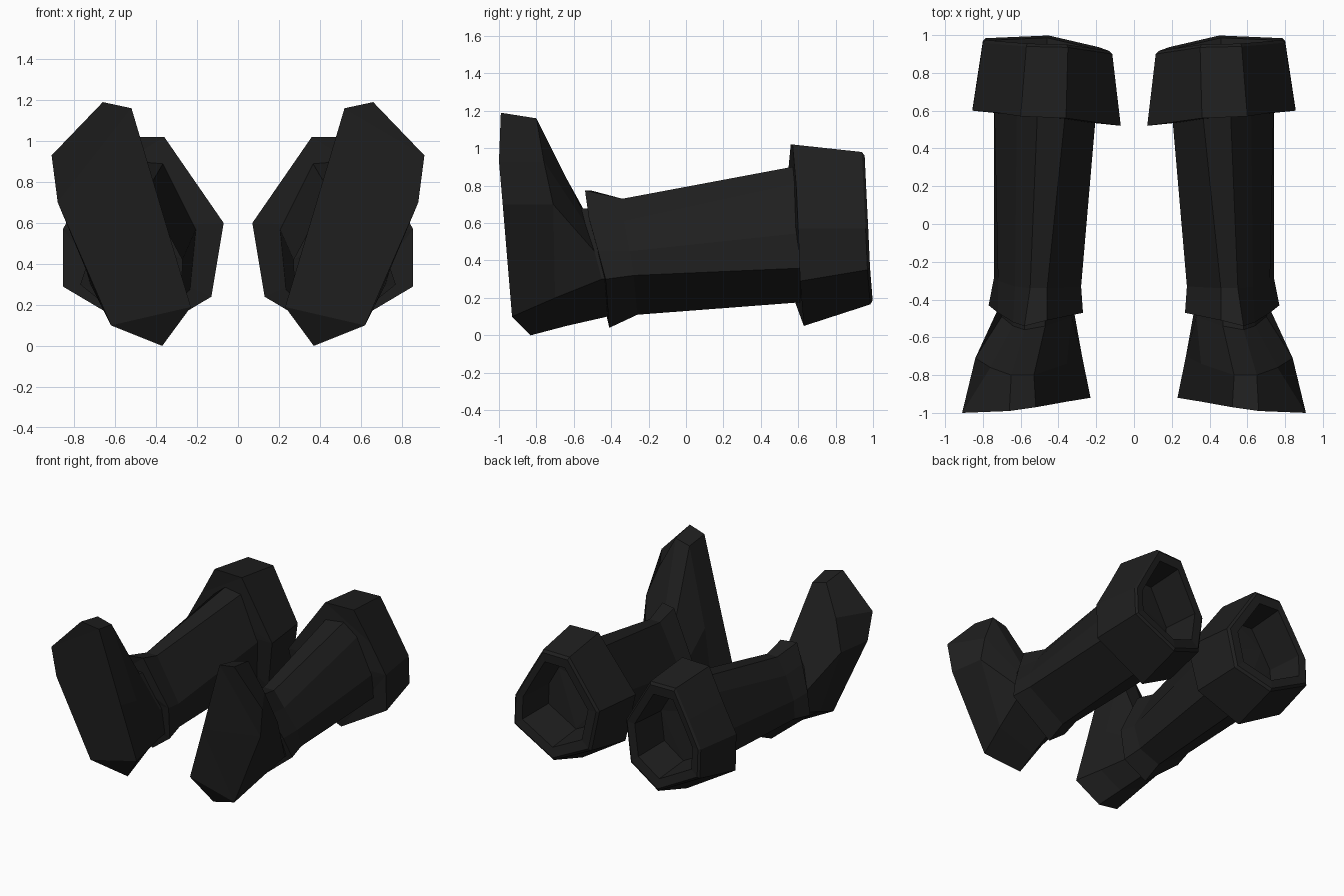
import bpy, bmesh
from mathutils import Vector

mat = bpy.data.materials.new("matte black")
mat.diffuse_color = (0.0135, 0.0135, 0.0135, 1)


def loft(name, rings):
    """Skin eight-sided rings, cap both ends, mirror to the other boot."""
    bm = bmesh.new()
    loops = [[bm.verts.new(p) for p in r] for r in rings]
    for a, b in zip(loops, loops[1:]):
        for i in range(8):
            j = (i + 1) % 8
            bm.faces.new((a[i], a[j], b[j], b[i]))
    bm.faces.new(loops[0])
    bm.faces.new(loops[-1])
    bmesh.ops.recalc_face_normals(bm, faces=bm.faces)
    bmesh.ops.triangulate(bm, faces=[f for f in bm.faces if len(f.verts) > 4])
    me = bpy.data.meshes.new(name)
    bm.to_mesh(me)
    bm.free()
    me.materials.append(mat)
    ob = bpy.data.objects.new(name, me)
    bpy.context.collection.objects.link(ob)
    ob.modifiers.new("other_boot", 'MIRROR').use_mirror_merge = False
    return ob


def shrink(ring, s, dy):
    """Scale a ring about its centre and slide it along y."""
    c = sum((Vector(p) for p in ring), Vector()) / len(ring)
    return [c + (Vector(p) - c) * s + Vector((0, dy, 0)) for p in ring]


# ring order: inner, top in, top out, outer up, outer mid, outer low, bottom, inner low
# Foot: sole, instep, ankle, and a stub plugged into the shaft
sole = [(.353, -.94, .60), (.52, -.97, 1.16), (.66, -.99, 1.19), (.91, -1, .93),
        (.88, -.98, .70), (.62, -.93, .10), (.37, -.83, 0), (.23, -.92, .19)]
instep = [(.355, -.74, .56), (.53, -.80, 1.13), (.65, -.80, 1.16), (.76, -.76, .93),
          (.84, -.71, .70), (.67, -.70, .20), (.41, -.64, .05), (.275, -.70, .195)]
ankle = [(.33, -.49, .40), (.47, -.54, .66), (.58, -.56, .68), (.64, -.54, .60),
         (.70, -.49, .45), (.72, -.45, .30), (.45, -.42, .10), (.32, -.45, .20)]
loft("foot", [sole, instep, ankle, shrink(ankle, .97, .08)])

# Shaft with flared ankle collar
collar = [(.27, -.47, .42), (.46, -.51, .775), (.58, -.54, .775), (.64, -.52, .63),
          (.72, -.47, .45), (.77, -.43, .30), (.45, -.41, .04), (.28, -.44, .17)]
neck = [(.28, -.33, .40), (.46, -.34, .73), (.55, -.34, .73), (.63, -.33, .61),
        (.72, -.30, .45), (.74, -.28, .32), (.45, -.26, .11), (.30, -.29, .20)]
shaft_top = [(.20, .60, .58), (.36, .62, .90), (.51, .62, .91), (.62, .63, .82),
             (.74, .64, .55), (.74, .64, .36), (.45, .66, .18), (.23, .62, .28)]
loft("shaft", [collar, neck, shaft_top])

# Cuff: wide band with chamfered rim and a hollow opening
front = [(.07, .52, .60), (.36, .56, 1.02), (.60, .57, 1.02), (.73, .59, .79),
         (.855, .60, .57), (.855, .61, .29), (.45, .63, .05), (.13, .56, .24)]
back = [(.115, .90, .60), (.35, .935, .975), (.57, .94, .98), (.69, .95, .77),
        (.80, .96, .57), (.80, .97, .35), (.45, .985, .165), (.17, .92, .29)]
loft("cuff", [front, back, shrink(back, .95, .015),
              shrink(back, .77, .01), shrink(back, .70, -.28)])
